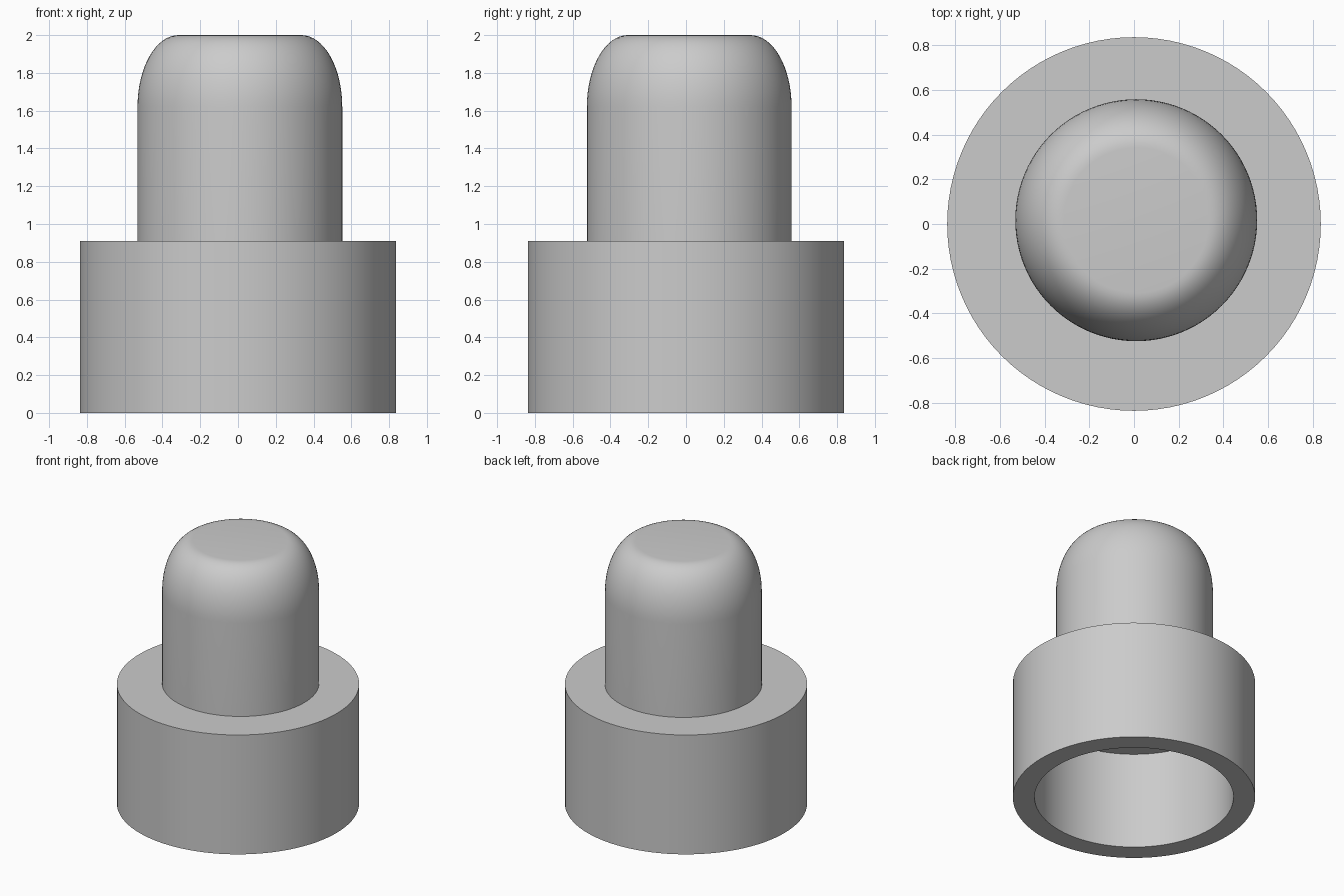
import bpy
import bmesh
import math

SIDES = 96

cube = bpy.data.objects.get("Cube")
if cube:
    bpy.data.objects.remove(cube, do_unlink=True)

grey = bpy.data.materials.new("plain_grey")
grey.use_nodes = True
colour = (0.6, 0.6, 0.6, 1.0)
grey.diffuse_color = colour
grey.node_tree.nodes["Principled BSDF"].inputs["Base Color"].default_value = colour


def lathe(name, profile, location=(0, 0, 0)):
    """Spin a (radius, height) profile, starting and ending on the axis."""
    bm = bmesh.new()
    verts = [bm.verts.new((r, 0, z)) for r, z in profile]
    edges = [bm.edges.new(pair) for pair in zip(verts, verts[1:])]
    bmesh.ops.spin(bm, geom=verts + edges, axis=(0, 0, 1), cent=(0, 0, 0),
                   angle=math.tau, steps=SIDES, use_duplicate=False)
    bmesh.ops.remove_doubles(bm, verts=bm.verts, dist=0.0001)
    bmesh.ops.recalc_face_normals(bm, faces=bm.faces)
    mesh = bpy.data.meshes.new(name)
    bm.to_mesh(mesh)
    bm.free()
    mesh.materials.append(grey)
    obj = bpy.data.objects.new(name, mesh)
    obj.location = location
    bpy.context.collection.objects.link(obj)
    bpy.ops.object.select_all(action="DESELECT")
    obj.select_set(True)
    bpy.context.view_layer.objects.active = obj
    bpy.ops.object.shade_smooth_by_angle(angle=math.radians(30))
    return obj


# Wide round base, open underneath
outer, inner, height, ceiling = 0.837, 0.687, 0.91, 0.74
lathe("hollow_base", [(0, ceiling), (inner, ceiling), (inner, 0),
                      (outer, 0), (outer, height), (0, height)])

# Upright plug with a rounded shoulder and a flat top, slightly off centre
radius, flat, shoulder, top = 0.542, 0.325, 1.62, 2.0
plug = [(0, height - 0.05), (radius, height - 0.05)]
steps = 16
for i in range(steps + 1):
    a = math.pi / 2 * i / steps
    plug.append((flat + (radius - flat) * math.cos(a),
                 shoulder + (top - shoulder) * math.sin(a)))
plug.append((0, top))
lathe("rounded_plug", plug, (0.01, 0.017, 0))
